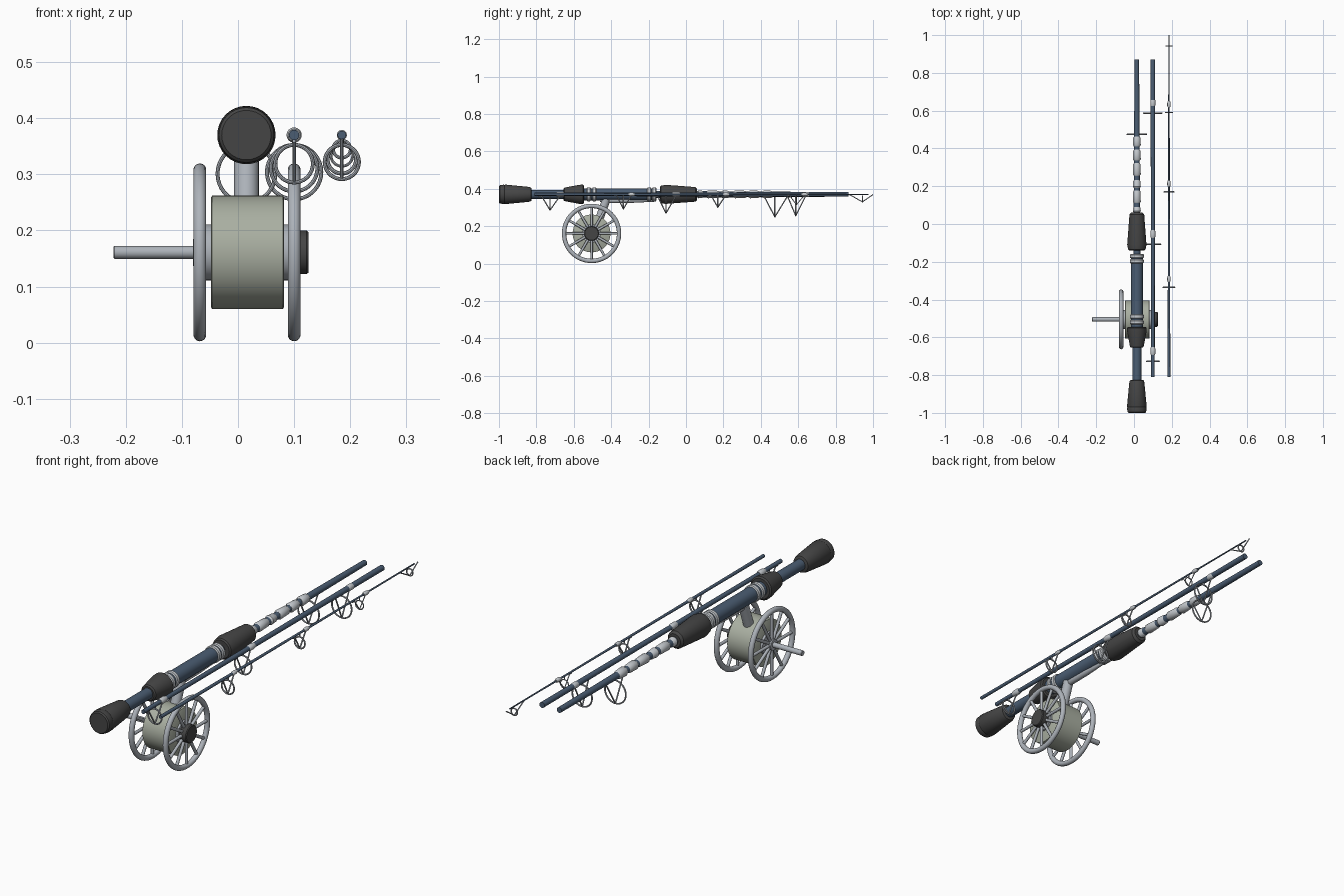
import bpy, bmesh, math
from mathutils import Vector

if "Cube" in bpy.data.objects:
    bpy.data.objects.remove(bpy.data.objects["Cube"])


def material(name, c):
    m = bpy.data.materials.new(name)
    m.diffuse_color = (*c, 1)
    m.use_nodes = True
    m.node_tree.nodes["Principled BSDF"].inputs["Base Color"].default_value = m.diffuse_color
    return m


NAVY = material("navy_blank", (0.07, 0.11, 0.17))
BLACK = material("black_foam", (0.06, 0.06, 0.06))
OLIVE = material("olive_drum", (0.40, 0.43, 0.36))
STEEL = material("steel", (0.42, 0.45, 0.49))
LIGHT = material("pale_wrap", (0.55, 0.58, 0.61))


def finish(name, bm, mat):
    bmesh.ops.recalc_face_normals(bm, faces=bm.faces)
    me = bpy.data.meshes.new(name)
    bm.to_mesh(me)
    bm.free()
    me.materials.append(mat)
    ob = bpy.data.objects.new(name, me)
    bpy.context.collection.objects.link(ob)
    bpy.context.view_layer.objects.active = ob
    bpy.ops.object.select_all(action='DESELECT')
    ob.select_set(True)
    bpy.ops.object.shade_smooth_by_angle(angle=math.radians(35))
    return ob


def lathe(name, profile, centre, mat, axis='Y', n=32):
    """Closed solid turned from (position, radius) pairs along an axis."""
    bm = bmesh.new()
    a, b = centre
    rings = []
    for t, r in profile:
        ring = []
        for i in range(n):
            g = 2 * math.pi * i / n
            u, v = a + r * math.cos(g), b + r * math.sin(g)
            ring.append(bm.verts.new((u, t, v) if axis == 'Y' else (t, u, v)))
        rings.append(ring)
    for p, q in zip(rings, rings[1:]):
        for i in range(n):
            bm.faces.new((p[i], p[(i + 1) % n], q[(i + 1) % n], q[i]))
    bm.faces.new(rings[0])
    bm.faces.new(rings[-1])
    return finish(name, bm, mat)


def rod(bm, p, q, r, n=12):
    p, q = Vector(p), Vector(q)
    d = q - p
    m = d.to_track_quat('Z', 'Y').to_matrix().to_4x4()
    m.translation = (p + q) / 2
    bmesh.ops.create_cone(bm, cap_ends=True, segments=n, radius1=r, radius2=r,
                          depth=d.length, matrix=m)


def torus(bm, c, R, r, axis, n=48, k=12):
    c = Vector(c)
    g = []
    for i in range(n):
        a = 2 * math.pi * i / n
        ring = []
        for j in range(k):
            b = 2 * math.pi * j / k
            s, h = R + r * math.cos(b), r * math.sin(b)
            u, v = s * math.cos(a), s * math.sin(a)
            ring.append(bm.verts.new(c + Vector((u, h, v) if axis == 'Y' else (h, u, v))))
        g.append(ring)
    for i in range(n):
        for j in range(k):
            bm.faces.new((g[i][j], g[(i + 1) % n][j],
                          g[(i + 1) % n][(j + 1) % k], g[i][(j + 1) % k]))


Z = 0.37
MAIN, MID, TIP = 0.015, 0.1, 0.185

# Butt section: blank, grips and reel seat
C = (MAIN, Z)
lathe("butt_blank", [(-0.9, 0.024), (-0.5, 0.024), (-0.3, 0.02), (0.06, 0.017), (0.87, 0.012)], C, NAVY)
lathe("butt_cap", [(-1, 0.044), (-0.995, 0.049), (-0.975, 0.052), (-0.97, 0.050), (-0.965, 0.052),
                   (-0.84, 0.04), (-0.828, 0.036), (-0.825, 0.03)], C, BLACK)
lathe("rear_grip", [(-0.655, 0.03), (-0.65, 0.036), (-0.57, 0.051), (-0.55, 0.052), (-0.545, 0.045)], C, BLACK)
lathe("reel_seat", [(-0.55, 0.032), (-0.165, 0.032)], C, NAVY)
lathe("fore_grip", [(-0.14, 0.04), (-0.135, 0.046), (-0.11, 0.051), (0.05, 0.039), (0.06, 0.03)], C, BLACK)
for y in (-0.52, -0.49, -0.197, -0.17):
    lathe("seat_ring", [(y - 0.011, 0.033), (y - 0.007, 0.037), (y + 0.007, 0.037), (y + 0.011, 0.033)], C, LIGHT)
for a, b in ((0.06, 0.095), (0.11, 0.18), (0.19, 0.235), (0.255, 0.325), (0.335, 0.395), (0.41, 0.465)):
    lathe("decor_wrap", [(a, 0.016), (a + 0.008, 0.021), (b - 0.008, 0.019), (b, 0.014)], C, LIGHT)

# Middle and tip blanks
lathe("middle_blank", [(-0.81, 0.009), (0.87, 0.0125)], (MID, Z), NAVY)
lathe("tip_blank", [(-0.81, 0.0075), (0.95, 0.003), (0.975, 0.003)], (TIP, Z), NAVY)


# Line guides: hanging ring, two legs meeting at its bottom, wrapped feet
def guide(x, y, R, blank, spread, wrap=True):
    w = 0.0035 if R > 0.025 else 0.0025
    top = Z - 0.014
    zc = top - R
    bm = bmesh.new()
    torus(bm, (x, y, zc), R - w, w, 'Y', 36, 8)
    rod(bm, (x, y, top - 0.004), (x, y, Z), w, 8)
    for s in (-0.85, 1):
        rod(bm, (x, y, zc - R + w), (x, y + s * spread, Z - blank), w * 0.9, 8)
        rod(bm, (x, y + s * spread, Z - blank), (x, y + s * spread * 1.4, Z - blank), w * 0.9, 8)
    finish("line_guide", bm, STEEL)
    if wrap:
        a, b = y + spread * 0.65, y + spread * 1.45
        lathe("guide_wrap", [(a, blank), (a + 0.008, blank + 0.003), (b - 0.01, blank + 0.003), (b, blank)],
              (x, Z), LIGHT, n=24)


guide(MAIN, 0.475, 0.055, 0.014, 0.065, False)
for y, R in ((0.587, 0.052), (-0.107, 0.045), (-0.727, 0.037)):
    guide(MID, y, R, 0.0105, 0.052)
for y, R in ((-0.335, 0.034), (0.17, 0.029), (0.59, 0.022)):
    guide(TIP, y, R, 0.006, 0.042)

# Tip-top guide reaching past the blank end
bm = bmesh.new()
torus(bm, (TIP, 0.943, 0.345), 0.0155, 0.003, 'Y', 32, 8)
rod(bm, (TIP, 0.87, 0.371), (TIP, 0.943, 0.33), 0.0025, 8)
rod(bm, (TIP, 0.943, 0.33), (TIP, 1.0, 0.369), 0.0025, 8)
finish("tip_guide", bm, STEEL)

# Reel: drum, axle hub, spoked wheels, cap and handle
YC, ZC = -0.505, 0.161
R = (YC, ZC)
lathe("reel_drum", [(-0.048, 0.098), (-0.046, 0.101), (0.08, 0.101), (0.082, 0.098)], R, OLIVE, 'X', 64)
lathe("reel_hub", [(-0.058, 0.05), (0.092, 0.05)], R, STEEL, 'X', 40)
lathe("handle", [(-0.222, 0.01), (-0.22, 0.0115), (-0.05, 0.0115)], R, STEEL, 'X', 20)
lathe("hub_cap", [(0.085, 0.039), (0.122, 0.039), (0.126, 0.036)], R, BLACK, 'X', 40)
lathe("handle_hub", [(-0.08, 0.024), (-0.05, 0.026)], R, STEEL, 'X', 32)
for x in (-0.068, 0.1):
    bm = bmesh.new()
    torus(bm, (x, YC, ZC), 0.147, 0.0115, 'X', 64, 14)
    for i in range(12):
        a = math.pi * i / 6
        d = Vector((0, math.cos(a), math.sin(a)))
        o = Vector((x, YC, ZC))
        rod(bm, o + d * 0.012, o + d * 0.145, 0.0068, 12)
    finish("spoked_wheel", bm, STEEL)

# Reel stem and foot plate under the seat
bm = bmesh.new()
rod(bm, (MAIN, -0.465, 0.235), (MAIN, -0.425, 0.345), 0.022, 28)
finish("reel_stem", bm, STEEL)
foot = lathe("reel_foot", [(-0.46, 0.008), (-0.43, 0.015), (-0.3, 0.014), (-0.16, 0.007)],
             (MAIN, 0.338), STEEL, n=24)
